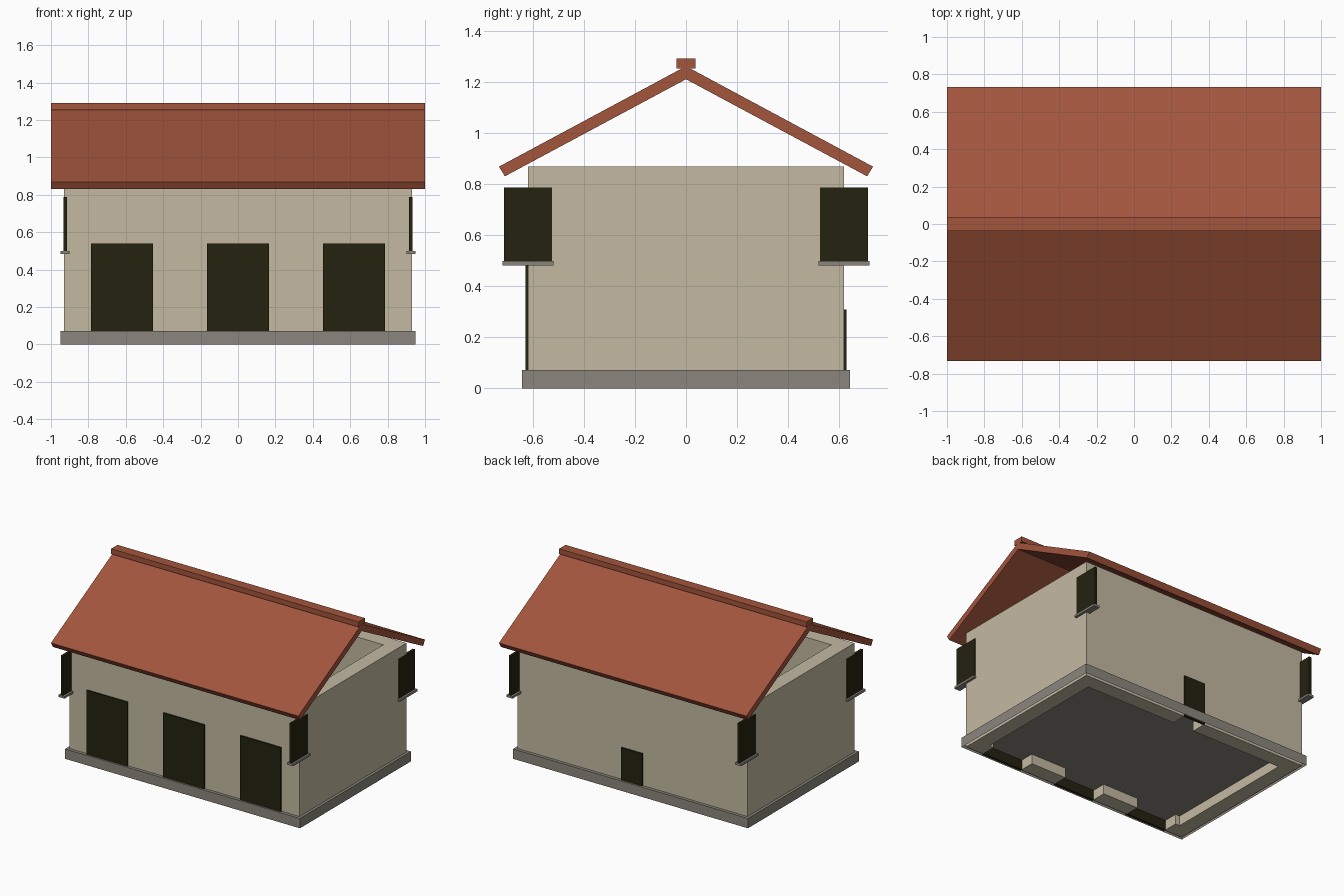
import bpy
import bmesh

default = bpy.data.objects.get("Cube")
if default:
    bpy.data.objects.remove(default, do_unlink=True)


def material(name, rgb):
    m = bpy.data.materials.new(name)
    m.use_nodes = True
    color = (*rgb, 1)
    m.diffuse_color = color
    bsdf = next(n for n in m.node_tree.nodes if n.type == 'BSDF_PRINCIPLED')
    bsdf.inputs["Base Color"].default_value = color
    return m


PLASTER = material("beige plaster", (0.55, 0.49, 0.36))
TILE = material("terracotta tile", (0.36, 0.09, 0.045))
STONE = material("grey stone", (0.26, 0.24, 0.205))
DARK = material("dark opening", (0.018, 0.016, 0.005))


def finish(name, bm, mat):
    bmesh.ops.recalc_face_normals(bm, faces=bm.faces)
    mesh = bpy.data.meshes.new(name)
    bm.to_mesh(mesh)
    bm.free()
    obj = bpy.data.objects.new(name, mesh)
    if mat:
        mesh.materials.append(mat)
    bpy.context.collection.objects.link(obj)
    return obj


def box(name, x, y, z, mat=None, open_bottom=False):
    """Box from (min, max) ranges along each axis."""
    bm = bmesh.new()
    bmesh.ops.create_cube(bm, size=1)
    for v in bm.verts:
        v.co = [(r[0] + r[1]) / 2 + c * (r[1] - r[0]) for r, c in zip((x, y, z), v.co)]
    if open_bottom:
        bm.normal_update()
        under = [f for f in bm.faces if f.normal.z < -0.5]
        bmesh.ops.delete(bm, geom=under, context='FACES_ONLY')
    return finish(name, bm, mat)


def cut(obj, x, y, z):
    """Subtract a box and discard the cutter."""
    cutter = box("cutter", x, y, z)
    cutter.hide_render = True
    mod = obj.modifiers.new("opening", 'BOOLEAN')
    mod.operation = 'DIFFERENCE'
    mod.solver = 'EXACT'
    mod.object = cutter
    bpy.context.view_layer.objects.active = obj
    bpy.ops.object.modifier_apply(modifier=mod.name)
    bpy.data.objects.remove(cutter, do_unlink=True)


WX, WY, THICK = 0.93, 0.618, 0.11
HALF_DOOR, DOOR_TOP = 0.165, 0.54
HALF_HATCH, HATCH_TOP = 0.085, 0.308

# Plinth: hollow underneath
box("plinth", (-0.95, 0.95), (-0.641, 0.641), (0, 0.072), STONE, open_bottom=True)

# Walls: open ring with doorways cut through
walls = box("walls", (-WX, WX), (-WY, WY), (0, 0.868), PLASTER)
cut(walls, (THICK - WX, WX - THICK), (THICK - WY, WY - THICK), (-0.1, 1))
for cx in (-0.62, 0, 0.62):
    span = (cx - HALF_DOOR, cx + HALF_DOOR)
    cut(walls, span, (-0.8, -0.4), (-0.1, DOOR_TOP))
    box("front_door", span, (-0.628, -0.612), (0, DOOR_TOP), DARK)
span = (-HALF_HATCH, HALF_HATCH)
cut(walls, span, (0.4, 0.8), (-0.1, HATCH_TOP))
box("back_door", span, (0.612, 0.628), (0, HATCH_TOP), DARK)

# Corner windows with sills
for sx in (-1, 1):
    for cy in (-0.618, 0.618):
        glass = sorted((sx * 0.915, sx * 0.934))
        ledge = sorted((sx * 0.9, sx * 0.948))
        box("side_window", glass, (cy - 0.094, cy + 0.094), (0.497, 0.787), DARK)
        box("window_sill", ledge, (cy - 0.1, cy + 0.1), (0.482, 0.498), STONE)

# Roof: chevron profile extruded along the ridge
profile = [(-0.732, 0.868), (0, 1.261), (0.732, 0.868),
           (0.709, 0.83), (0, 1.21), (-0.709, 0.83)]
bm = bmesh.new()
rings = [[bm.verts.new((x, y, z)) for y, z in profile] for x in (-1, 1)]
n = len(profile)
for i in range(n):
    j = (i + 1) % n
    bm.faces.new((rings[0][i], rings[0][j], rings[1][j], rings[1][i]))
for r in rings:
    bm.faces.new((r[0], r[1], r[4], r[5]))
    bm.faces.new((r[1], r[2], r[3], r[4]))
finish("roof", bm, TILE)

# Ridge cap
box("ridge_cap", (-1, 1), (-0.037, 0.037), (1.253, 1.291), TILE)
